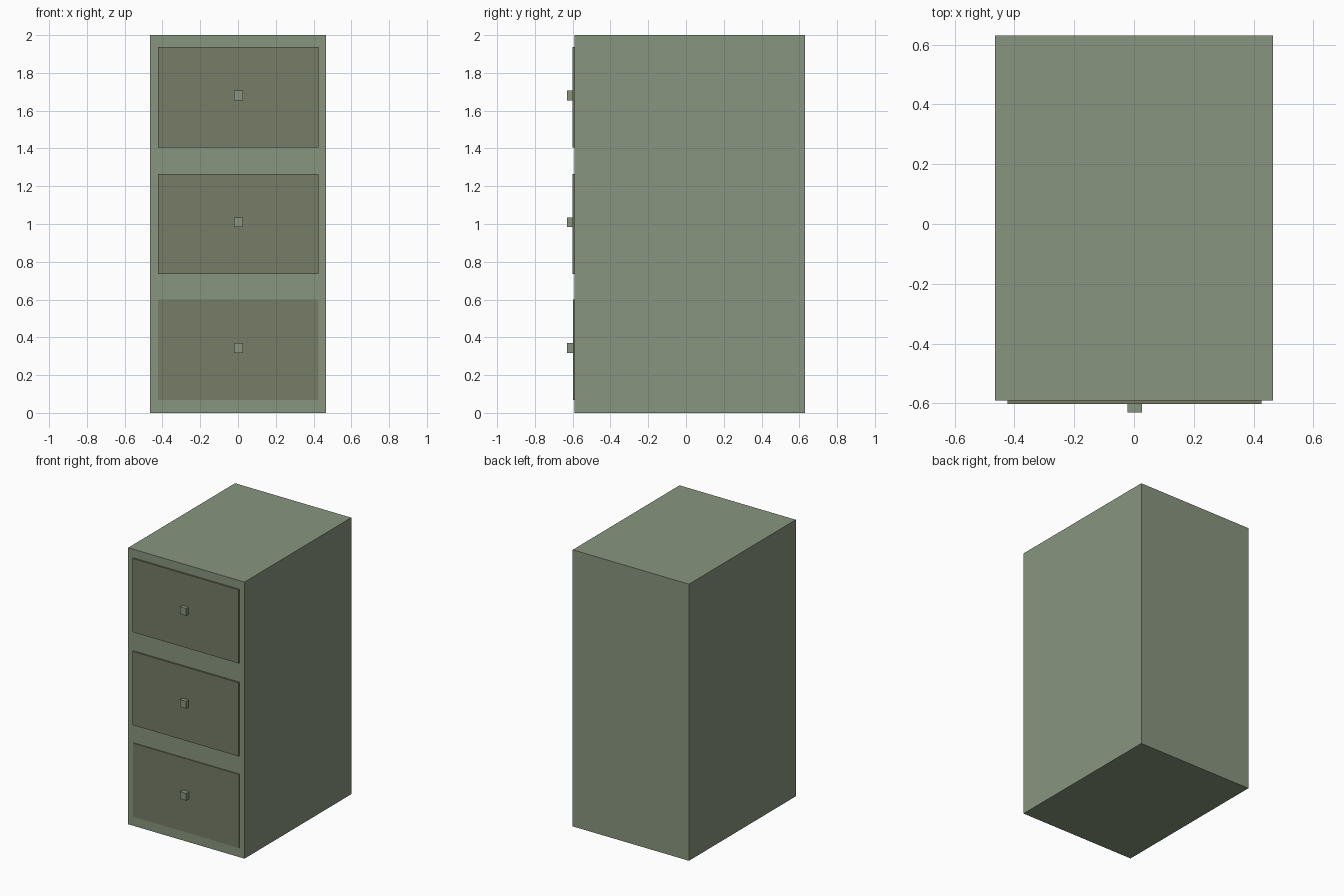
import bpy

if "Cube" in bpy.data.objects:
    bpy.data.objects.remove(bpy.data.objects["Cube"])


def material(name, rgb):
    m = bpy.data.materials.new(name)
    m.diffuse_color = (*rgb, 1)
    m.use_nodes = True
    m.node_tree.nodes["Principled BSDF"].inputs["Base Color"].default_value = m.diffuse_color
    return m


def box(name, x, y, z, mat):
    """Box spanning the (min, max) range on each axis."""
    spans = (x, y, z)
    bpy.ops.mesh.primitive_cube_add(size=1, location=[(a + b) / 2 for a, b in spans])
    ob = bpy.context.object
    ob.name = name
    ob.scale = [b - a for a, b in spans]
    bpy.ops.object.transform_apply(location=False, rotation=False, scale=True)
    ob.data.materials.append(mat)
    return ob


green = material("cabinet_green", (0.25, 0.30, 0.21))
dark = material("drawer_green", (0.18, 0.20, 0.135))

# Cabinet body
FRONT = -0.59
box("cabinet_body", (-0.465, 0.465), (FRONT, 0.63), (0, 2), green)

# Drawers: thin raised panel with a square knob; the lowest sits slightly further in
drawers = (("lower", 0.335, -0.597), ("middle", 1.0, -0.602), ("upper", 1.672, -0.602))
for name, zc, face in drawers:
    box(name + "_drawer_front", (-0.423, 0.427), (face, FRONT),
        (zc - 0.266, zc + 0.266), dark)
    kz = zc + 0.009
    box(name + "_drawer_knob", (-0.022, 0.027), (-0.63, face),
        (kz - 0.026, kz + 0.026), green)
